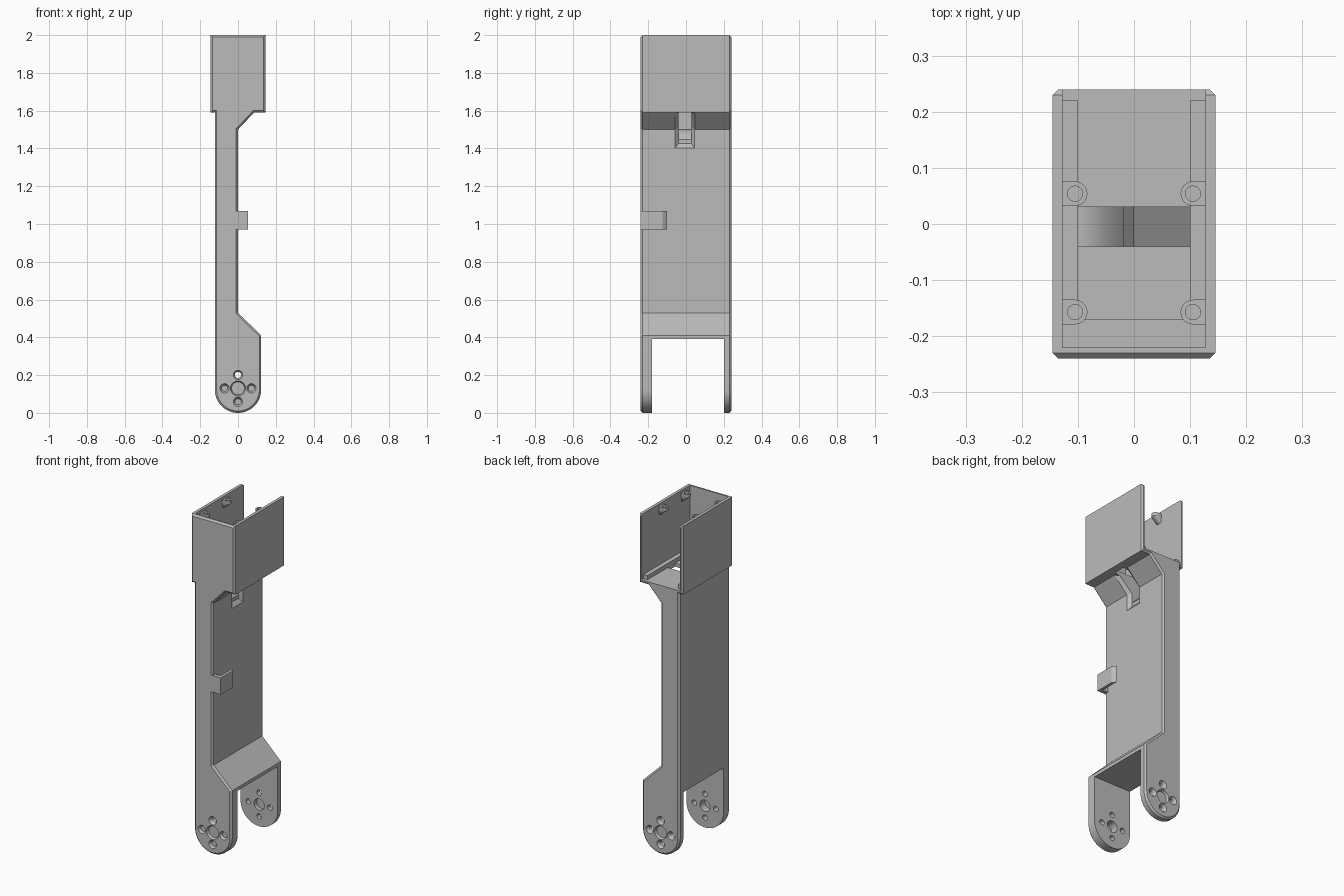
import bpy, bmesh, math
from mathutils import Matrix, Vector

cube = bpy.data.objects.get("Cube")
if cube:
    bpy.data.objects.remove(cube)

grey = bpy.data.materials.new("plain grey")
grey.use_nodes = True
grey.diffuse_color = (0.5, 0.5, 0.5, 1)
grey.node_tree.nodes["Principled BSDF"].inputs["Base Color"].default_value = (0.5, 0.5, 0.5, 1)


def finish(name, bm):
    bmesh.ops.recalc_face_normals(bm, faces=bm.faces[:])
    mesh = bpy.data.meshes.new(name)
    bm.to_mesh(mesh)
    bm.free()
    mesh.materials.append(grey)
    obj = bpy.data.objects.new(name, mesh)
    bpy.context.collection.objects.link(obj)
    return obj


def prism(name, profile, y0, y1, chamfer=0):
    """Extrude an x-z outline along y, optionally chamfering both rims."""
    bm = bmesh.new()
    face = bm.faces.new([bm.verts.new((x, y0, z)) for x, z in profile])
    ext = bmesh.ops.extrude_face_region(bm, geom=[face])
    moved = [v for v in ext["geom"] if isinstance(v, bmesh.types.BMVert)]
    bmesh.ops.translate(bm, verts=moved, vec=(0, y1 - y0, 0))
    bmesh.ops.recalc_face_normals(bm, faces=bm.faces[:])
    if chamfer:
        rims = [e for e in bm.edges if abs(e.verts[0].co.y - e.verts[1].co.y) < 1e-5]
        bmesh.ops.bevel(bm, geom=rims, offset=chamfer, segments=1, affect='EDGES')
    return finish(name, bm)


def box(name, x0, x1, y0, y1, z0, z1):
    return prism(name, [(x0, z0), (x1, z0), (x1, z1), (x0, z1)], y0, y1)


def hull(name, points):
    bm = bmesh.new()
    verts = [bm.verts.new(p) for p in points]
    res = bmesh.ops.convex_hull(bm, input=verts)
    loose = [v for v in bm.verts if not v.link_faces]
    bmesh.ops.delete(bm, geom=loose, context='VERTS')
    return finish(name, bm)


def cone(name, centre, r1, r2, depth, axis):
    """Cone with radius r1 at its start, r2 at its end along the axis."""
    bm = bmesh.new()
    turn = Vector((0, 0, 1)).rotation_difference(Vector(axis)).to_matrix().to_4x4()
    bmesh.ops.create_cone(bm, cap_ends=True, segments=32, radius1=r1, radius2=r2,
                          depth=depth, matrix=Matrix.Translation(centre) @ turn)
    return finish(name, bm)


def cut(target, cutter):
    mod = target.modifiers.new("cut", 'BOOLEAN')
    mod.operation = 'DIFFERENCE'
    mod.solver = 'EXACT'
    mod.object = cutter
    bpy.context.view_layer.objects.active = target
    bpy.ops.object.modifier_apply(modifier=mod.name)
    bpy.data.objects.remove(cutter)


# Main link: side outline with rounded foot, flares and a wider head
R = 0.123
outline = [(R * math.cos(a), R + R * math.sin(a))
           for a in (math.pi + math.pi * i / 28 for i in range(29))]
outline += [(R, 0.41), (0, 0.53), (0, 1.5), (0.085, 1.59), (0.145, 1.59),
            (0.145, 2), (-0.145, 2), (-0.145, 1.59), (-R, 1.59)]
body = prism("link_body", outline, -0.24, 0.24, 0.01)

# Fork gap and open-backed head pocket
cut(body, box("fork_gap", -0.3, 0.3, -0.18, 0.2, -0.1, 0.39))
cut(body, box("head_pocket", -0.127, 0.127, -0.22, 0.4, 1.61, 2.1))

# Curved cable channel from the pocket floor out through the side
curve = [(-0.1 + 0.1 * t, 1.5 - 0.08 * t * t) for t in (i / 12 for i in range(13))]
channel = [(-0.1, 1.7)] + curve + [(0.1, 1.42), (0.1, 1.7)]
cut(body, prism("cable_channel", channel, -0.04, 0.03))

# Chamfered mouth of the channel, following the side and the flare
d = 0.018
mouth = [((0, 1.4), (-d, 1.425)), ((0, 1.5), (-d, 1.507)), ((0.083, 1.588), (0.066, 1.588))]
for (s0, i0), (s1, i1) in zip(mouth, mouth[1:]):
    pts = []
    for (sx, sz), (ix, iz) in ((s0, i0), (s1, i1)):
        pts += [(sx + 0.001, y, sz) for y in (-0.06, 0.047)]
        pts += [(ix, y, iz) for y in (-0.04, 0.03)]
    cut(body, hull("channel_mouth", pts))

# Pivot and screw holes, countersunk on the outside of both fork arms
holes = [(0, 0, 0.034, 0.041)]
holes += [(0.071 * math.cos(k * math.pi / 2), 0.071 * math.sin(k * math.pi / 2), 0.016, 0.026)
          for k in range(4)]
for side in (-1, 1):
    for x, z, r, r_out in holes:
        cut(body, cone("hole", (x, side * 0.22, z + 0.13), r, r, 0.12, (0, 1, 0)))
        cut(body, cone("countersink", (x, side * 0.234, z + 0.13),
                       r_out, r, 0.016, (0, -side, 0)))

# Ledges around the pocket floor
parts = [body]
for side, tag in ((1, "left"), (-1, "right")):
    xa, xb = sorted((side * 0.1, side * 0.13))
    parts.append(box(tag + "_floor_ledge", xa, xb, -0.18, 0.22, 1.605, 1.635))
parts.append(box("front_floor_ledge", -0.128, 0.128, -0.222, -0.17, 1.605, 1.635))

# Screw bosses near the top of the head, tapering back into the walls
for side, tag in ((1, "left"), (-1, "right")):
    for y, place in ((0.054, "rear"), (-0.157, "front")):
        rim = [(side * (0.105 - 0.022 * math.cos(a)), y + 0.022 * math.sin(a))
               for a in (math.pi * (i / 12 - 0.5) for i in range(13))]
        rim += [(side * 0.13, y - 0.022), (side * 0.13, y + 0.022)]
        pts = [(x, yy, z) for x, yy in rim for z in (1.965, 1.985)]
        pts += [(side * 0.13, y + o, 1.93) for o in (-0.015, 0.015)]
        boss = hull(tag + "_" + place + "_screw_boss", pts)
        cut(boss, cone("boss_hole", (side * 0.105, y, 1.985), 0.0135, 0.0135, 0.05, (0, 0, 1)))
        parts.append(boss)

# Cable clip: a short post and a finger running back along the side
parts.append(box("clip_post", -0.01, 0.053, -0.24, -0.215, 0.97, 1.07))
finger = [(0.036, -0.24), (0.053, -0.24), (0.053, -0.125), (0.036, -0.1)]
parts.append(hull("clip_finger", [(x, y, z) for x, y in finger for z in (0.97, 1.07)]))

# Smooth the round surfaces, keep the edges sharp
bpy.ops.object.select_all(action='DESELECT')
for obj in parts:
    obj.select_set(True)
bpy.context.view_layer.objects.active = body
bpy.ops.object.shade_smooth_by_angle(angle=math.radians(25))
